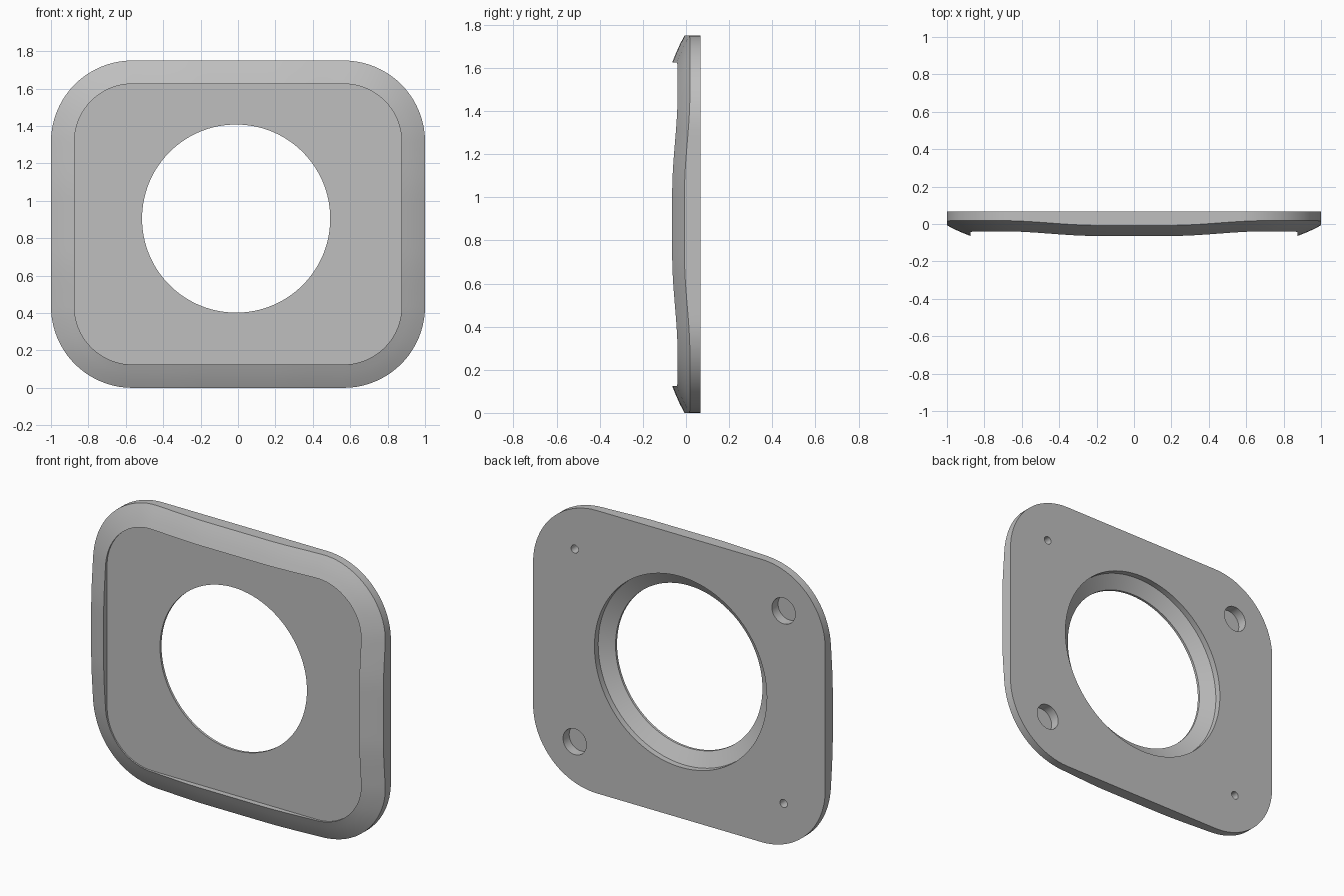
import bpy, bmesh, math
from mathutils import Vector, Matrix

cube = bpy.data.objects.get("Cube")
if cube:
    bpy.data.objects.remove(cube, do_unlink=True)

MID_Z = 0.875           # plate centre height
BACK, FLOOR = 0.067, -0.03
HOLE_X, HOLE_Z = -0.01, 0.905

mat = bpy.data.materials.new("light grey")
mat.use_nodes = True
grey = (0.52, 0.52, 0.52, 1)
mat.diffuse_color = grey
mat.node_tree.nodes["Principled BSDF"].inputs["Base Color"].default_value = grey


def smoothstep(a, b, t):
    t = max(0, min(1, (abs(t) - a) / (b - a)))
    return t * t * (3 - 2 * t)


def outline(inset, straight=24, arc=20):
    """Rounded rectangle, as (x, z) offsets from the plate centre."""
    r = 0.435 - inset
    cx, cz = 1 - 0.435, MID_Z - 0.435
    corners = [(cx, cz), (-cx, cz), (-cx, -cz), (cx, -cz)]
    pts = []
    for i, (x, z) in enumerate(corners):
        for k in range(arc + 1):
            a = math.pi / 2 * (i + k / arc)
            pts.append(Vector((x + r * math.cos(a), z + r * math.sin(a))))
        a = math.pi / 2 * (i + 1)
        nxt = Vector(corners[(i + 1) % 4]) + r * Vector((math.cos(a), math.sin(a)))
        last = pts[-1]
        pts += [last.lerp(nxt, k / straight) for k in range(1, straight)]
    return pts


def rim_ring(inset, y, wavy=True):
    """Ring that follows the outline; the rim dips towards the back at the corners."""
    ring = []
    for p in outline(inset):
        dip = 0.025 * smoothstep(0.2, 0.7, p.x) * smoothstep(0.15, 0.6, p.y)
        ring.append((p.x, y + (dip if wavy else 0), MID_Z + p.y))
    return ring


def hole_ring(radius, y):
    ring = []
    for p in outline(0.125):
        a = math.atan2(p.y + MID_Z - HOLE_Z, p.x - HOLE_X)
        ring.append((HOLE_X + radius * math.cos(a), y, HOLE_Z + radius * math.sin(a)))
    return ring


# Closed cross-section: outer wall, sloped rim, recessed floor, stepped opening, back
rings = [
    rim_ring(0, BACK, False),
    rim_ring(0, -0.007),
    rim_ring(0.04, -0.028),
    rim_ring(0.085, -0.048),
    rim_ring(0.125, -0.064),
    rim_ring(0.125, FLOOR, False),
    hole_ring(0.503, FLOOR),
    hole_ring(0.503, -0.015),
    hole_ring(0.59, 0.03),
    hole_ring(0.59, BACK),
]
bm = bmesh.new()
loops = [[bm.verts.new(p) for p in ring] for ring in rings]
n = len(loops[0])
for a, b in zip(loops, loops[1:] + loops[:1]):
    for i in range(n):
        j = (i + 1) % n
        bm.faces.new((a[i], a[j], b[j], b[i]))
bmesh.ops.recalc_face_normals(bm, faces=bm.faces)
mesh = bpy.data.meshes.new("bezel_plate")
bm.to_mesh(mesh)
bm.free()
mesh.materials.append(mat)
plate = bpy.data.objects.new("bezel_plate", mesh)
bpy.context.collection.objects.link(plate)

# Blind holes in the back: two large and two small, on opposite diagonals
bm = bmesh.new()
for sx in (-1, 1):
    for sz in (-1, 1):
        radius = 0.08 if sx != sz else 0.025
        place = Matrix.Translation((0.715 * sx, BACK, MID_Z + 0.596 * sz))
        bmesh.ops.create_cone(bm, cap_ends=True, segments=40, radius1=radius,
                              radius2=radius, depth=0.12,
                              matrix=place @ Matrix.Rotation(math.pi / 2, 4, 'X'))
cut_mesh = bpy.data.meshes.new("hole_cutter")
bm.to_mesh(cut_mesh)
bm.free()
cut_mesh.materials.append(mat)
cutter = bpy.data.objects.new("hole_cutter", cut_mesh)
cutter.hide_render = True
bpy.context.collection.objects.link(cutter)

mod = plate.modifiers.new("back_holes", 'BOOLEAN')
mod.operation, mod.solver, mod.object = 'DIFFERENCE', 'EXACT', cutter
bpy.ops.object.select_all(action='DESELECT')
plate.select_set(True)
bpy.context.view_layer.objects.active = plate
bpy.ops.object.modifier_apply(modifier=mod.name)
bpy.data.objects.remove(cutter, do_unlink=True)
bpy.ops.object.shade_smooth_by_angle(angle=math.radians(30))
